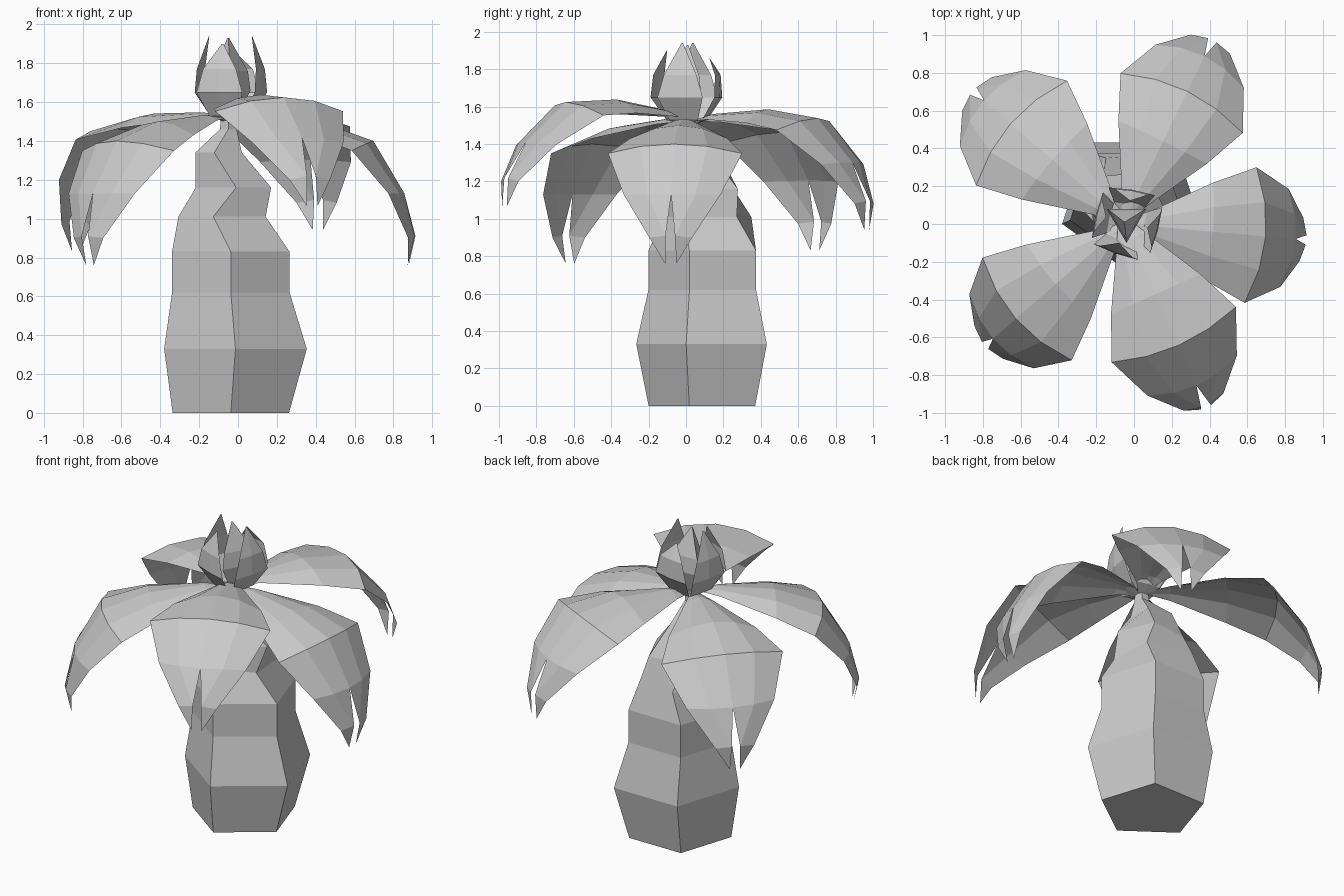
import bpy
import bmesh
import math
from mathutils import Vector, Matrix

cube = bpy.data.objects.get("Cube")
if cube:
    bpy.data.objects.remove(cube, do_unlink=True)

grey = bpy.data.materials.new("plain grey")
grey.use_nodes = True
grey.diffuse_color = (0.6, 0.6, 0.6, 1)
grey.node_tree.nodes["Principled BSDF"].inputs["Base Color"].default_value = (0.6, 0.6, 0.6, 1)


def finish(bm, name):
    """Turn a bmesh into a flat shaded object."""
    mesh = bpy.data.meshes.new(name)
    bm.to_mesh(mesh)
    bm.free()
    mesh.materials.append(grey)
    obj = bpy.data.objects.new(name, mesh)
    bpy.context.collection.objects.link(obj)


def loft(name, sides, rings):
    """Stack polygon rings given as (x, y, z, radius, twist)."""
    bm = bmesh.new()
    loops = []
    for x, y, z, r, twist in rings:
        loop = []
        for i in range(sides):
            a = twist - math.pi / 2 + math.tau * i / sides
            loop.append(bm.verts.new((x + r * math.cos(a), y + r * math.sin(a), z)))
        loops.append(loop)
    for low, high in zip(loops, loops[1:]):
        for i in range(sides):
            j = (i + 1) % sides
            bm.faces.new((low[i], low[j], high[j], high[i]))
    bm.faces.new(loops[0][::-1])
    bm.faces.new(loops[-1])
    finish(bm, name)


def strip(bm, rows):
    for a, b in zip(rows, rows[1:]):
        for i in range(len(a) - 1):
            bm.faces.new((a[i], b[i], b[i + 1], a[i + 1]))


def face_towards(bm, direction):
    """Make the sheet's normals agree and point along a direction."""
    bmesh.ops.recalc_face_normals(bm, faces=bm.faces)
    if sum(f.normal.dot(direction) for f in bm.faces) < 0:
        bmesh.ops.reverse_faces(bm, faces=bm.faces)


# Five-sided twisted trunk
loft("trunk", 5, [
    (-0.037, 0.115, 0, 0.315, 0),
    (-0.013, 0.12, 0.33, 0.386, 0),
    (-0.037, 0.117, 0.62, 0.318, 0),
    (-0.037, 0.117, 0.83, 0.318, 0),
    (-0.062, 0.12, 1.01, 0.245, -0.27),
    (-0.03, 0.1, 1.16, 0.205, 0.1),
    (-0.09, 0.06, 1.34, 0.13, -0.25),
    (-0.05, 0.01, 1.46, 0.045, 0),
    (-0.05, 0.01, 1.53, 0.04, 0),
])

# Leaf rows: reach, height, half width, edge setback, edge drop
LEAF_ROWS = [
    (0.02, 0, 0.025, 0, 0),
    (0.14, 0.015, 0.085, 0, 0.03),
    (0.47, -0.02, 0.26, 0.02, 0.07),
    (0.75, -0.12, 0.36, 0.08, 0.05),
    (0.91, -0.39, 0.26, 0.06, 0),
]


def leaf(name, x, y, heading, pitch, length=1):
    """Arching leaf whose end is split by a narrow slit."""
    bm = bmesh.new()
    rows = []
    for u, z, w, back, drop in LEAF_ROWS:
        row = []
        for f in (-1, -0.5, 0, 0.5, 1):
            k = f * f
            row.append(bm.verts.new((u - back * k, f * w, z - drop * k)))
        rows.append(row)
    strip(bm, rows)
    last = rows[-1]
    for side in (-1, 1):
        edge, mid, notch = last[2 + 2 * side], last[2 + side], last[2]
        outer = bm.verts.new((0.94, 0.115 * side, -0.62))
        inner = bm.verts.new((0.965, 0.025 * side, -0.61))
        tip = bm.verts.new((0.93, 0.03 * side, -0.76))
        for corners in ((edge, outer, inner, mid), (mid, inner, notch), (outer, tip, inner)):
            bm.faces.new(corners)
    face_towards(bm, Vector((0, 0, 1)))
    bm.transform(Matrix.Translation((x, y, 1.52))
                 @ Matrix.Rotation(math.radians(heading), 4, "Z")
                 @ Matrix.Rotation(math.radians(-pitch), 4, "Y")
                 @ Matrix.Scale(length, 4))
    finish(bm, name)


leaf("left_leaf", -0.05, 0, -5, 0)
leaf("back_left_leaf", -0.05, 0.02, 64, 10.5)
leaf("back_right_leaf", -0.07, 0.025, 139, 5, 1.02)
leaf("front_right_leaf", -0.06, -0.01, 221, 0)
leaf("front_left_leaf", -0.07, 0.045, -66, 17)

# Three-sided bud inside the petals
loft("flower_bud", 3, [
    (-0.04, 0.01, 1.5, 0.03, 0),
    (-0.04, 0.02, 1.66, 0.12, 0),
    (-0.04, 0.02, 1.76, 0.105, 0),
    (-0.05, 0.01, 1.93, 0.005, 0),
])


def petal(name, x, y, top):
    """Upright petal standing off the bud towards (x, y)."""
    bm = bmesh.new()
    base = Vector((-0.04, 0.01, 0))
    out = Vector((x, y, 0)) - base
    side = Vector((-out.y, out.x, 0)).normalized()
    rows = []
    for z, reach, w in ((1.5, 0.15, 0.03), (1.53, 0.55, 0.08), (1.65, 0.98, 0.125),
                        (1.77, 0.95, 0.09), (top, 0.66, 0.004)):
        row = []
        for f in (-1, 0, 1):
            point = base + out * (reach - 0.4 * abs(f) * w) + side * f * w
            row.append(bm.verts.new((point.x, point.y, z)))
        rows.append(row)
    strip(bm, rows)
    face_towards(bm, out)
    finish(bm, name)


petal("front_petal", -0.1, -0.16, 1.9)
petal("left_petal", 0.13, -0.035, 1.94)
petal("back_petal", -0.01, 0.185, 1.86)
petal("right_petal", -0.205, 0.05, 1.94)
